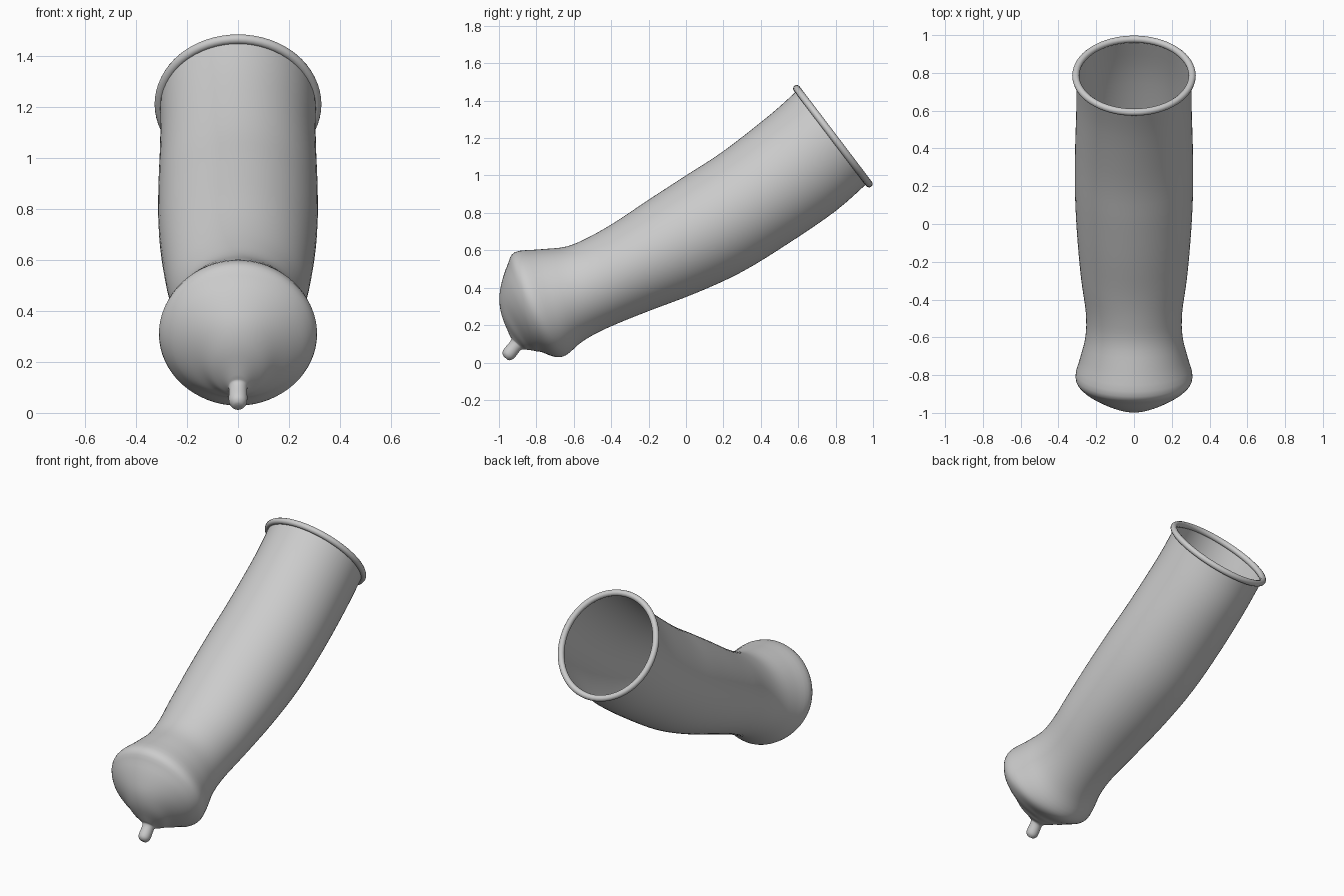
import bpy, bmesh, math
from mathutils import Vector, Matrix

default = bpy.data.objects.get("Cube")
if default:
    bpy.data.objects.remove(default, do_unlink=True)

SEGMENTS = 64
STEPS = 4

# Flat grey for the whole model
grey = bpy.data.materials.new("soft grey")
grey.use_nodes = True
colour = (0.6, 0.6, 0.6, 1)
grey.diffuse_color = colour
grey.node_tree.nodes["Principled BSDF"].inputs["Base Color"].default_value = colour


def add_object(name, bm):
    bmesh.ops.recalc_face_normals(bm, faces=bm.faces)
    mesh = bpy.data.meshes.new(name)
    bm.to_mesh(mesh)
    bm.free()
    mesh.materials.append(grey)
    mesh.polygons.foreach_set("use_smooth", [True] * len(mesh.polygons))
    obj = bpy.data.objects.new(name, mesh)
    bpy.context.collection.objects.link(obj)
    return obj


def catmull(a, b, c, d, t):
    return a * (-t + 2*t*t - t**3) / 2 + b * (2 - 5*t*t + 3*t**3) / 2 \
        + c * (t + 4*t*t - 3*t**3) / 2 + d * (t**3 - t*t) / 2


def smooth_rings(rings):
    """Interpolate smoothly between the given cross-sections."""
    rows = [Vector(r) for r in rings]
    padded = [rows[0]] + rows + [rows[-1]]
    result = []
    for a, b, c, d in zip(padded, padded[1:], padded[2:], padded[3:]):
        result += [catmull(a, b, c, d, i / STEPS) for i in range(STEPS)]
    return result + [rows[-1]]


def loft(name, rings):
    """Skin elliptical rings, open at the first ring and closed at the last."""
    bm = bmesh.new()
    previous = None
    for top_y, top_z, low_y, low_z, half_width in smooth_rings(rings):
        top, low = Vector((0, top_y, top_z)), Vector((0, low_y, low_z))
        centre, up = (top + low) / 2, (top - low) / 2
        side = Vector((half_width, 0, 0))
        ring = []
        for i in range(SEGMENTS):
            angle = math.tau * i / SEGMENTS
            ring.append(bm.verts.new(centre + up * math.cos(angle) + side * math.sin(angle)))
        if previous:
            for i in range(SEGMENTS):
                j = (i + 1) % SEGMENTS
                bm.faces.new((previous[i], previous[j], ring[j], ring[i]))
        previous = ring
    bm.faces.new(previous)
    return add_object(name, bm)


# Sleeve, domed end and nozzle: top y, top z, bottom y, bottom z, half width
sleeve_rings = [
    (.595, 1.455, .965, .955, .305),
    (.45, 1.325, .8, .81, .305),
    (.2, 1.13, .56, .645, .312),
    (0, 1, .3, .485, .312),
    (-.2, .87, .05, .37, .3),
    (-.38, .75, -.2, .275, .28),
    (-.52, .67, -.42, .185, .255),
    (-.64, .62, -.55, .115, .257),
    (-.78, .605, -.64, .04, .285),
    (-.915, .59, -.7, .03, .31),
    (-.955, .52, -.77, .055, .28),
    (-.985, .43, -.8, .06, .22),
    (-.998, .34, -.825, .065, .15),
    (-.985, .25, -.85, .068, .1),
    (-.945, .15, -.865, .07, .045),
    (-.935, .12, -.885, .065, .036),
    (-.975, .07, -.92, .022, .036),
    (-.98, .045, -.945, .012, .023),
    (-.972, .03, -.955, .016, .01),
]
loft("sleeve", sleeve_rings)


def ring_tube(name, centre, axis, radius, side_radius, thickness):
    """Rolled bead lying in the plane across the axis."""
    up = axis.cross(Vector((1, 0, 0))).normalized()
    bm = bmesh.new()
    loops, sides = [], 12
    for i in range(SEGMENTS):
        a = math.tau * i / SEGMENTS
        outward = up * math.cos(a) + Vector((math.sin(a), 0, 0))
        spine = centre + up * radius * math.cos(a) + Vector((side_radius * math.sin(a), 0, 0))
        loop = []
        for k in range(sides):
            b = math.tau * k / sides
            loop.append(bm.verts.new(spine + thickness * (outward * math.cos(b) + axis * math.sin(b))))
        loops.append(loop)
    for i in range(SEGMENTS):
        here, after = loops[i], loops[(i + 1) % SEGMENTS]
        for k in range(sides):
            n = (k + 1) % sides
            bm.faces.new((here[k], here[n], after[n], after[k]))
    return add_object(name, bm)


# Rolled rim around the open end
rim_axis = Vector((0, .54, .41)).normalized()
ring_tube("rolled_rim", Vector((0, .785, 1.21)), rim_axis, .32, .308, .019)
